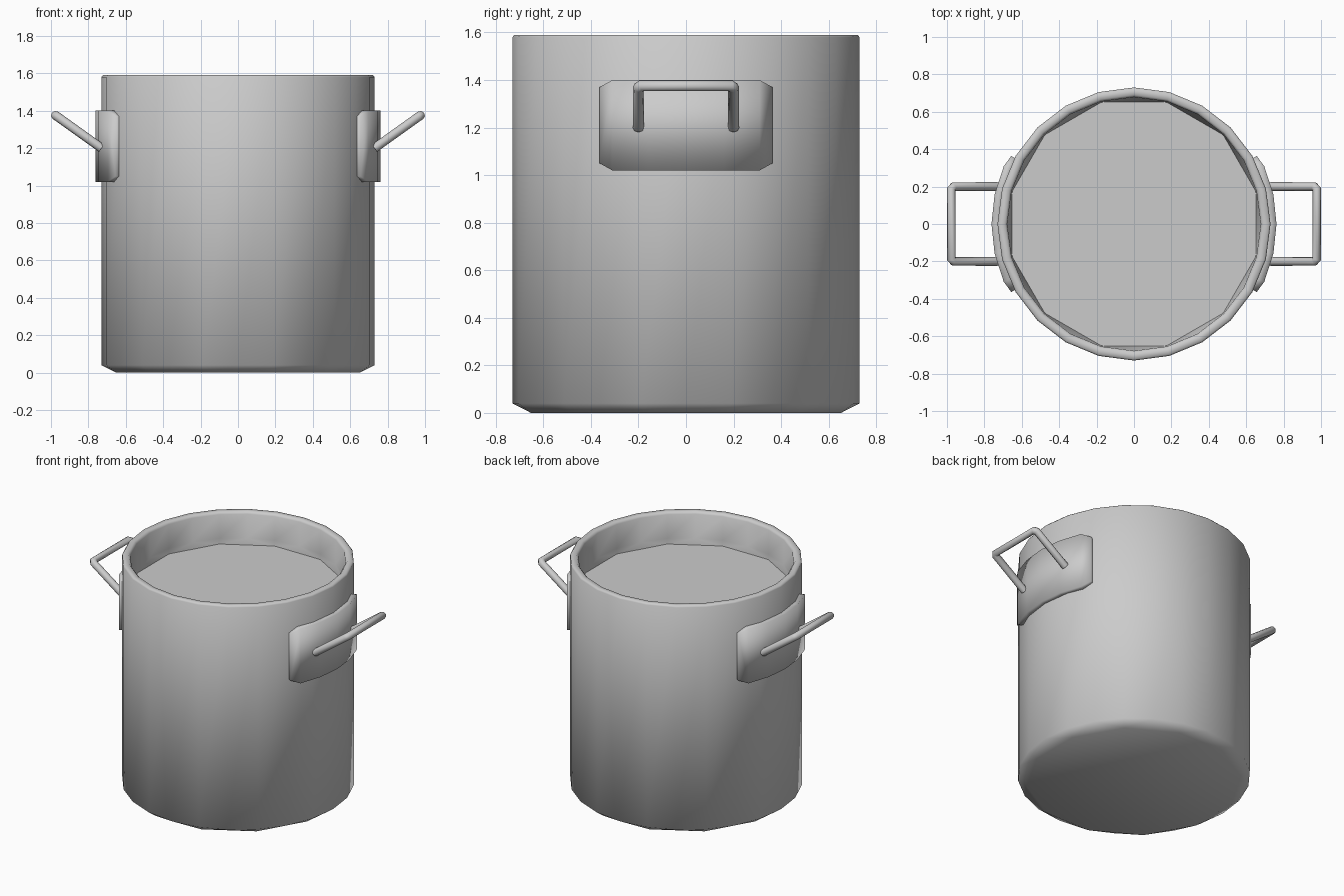
import bpy, bmesh
from math import sin, cos, radians, pi

cube = bpy.data.objects.get("Cube")
if cube:
    bpy.data.objects.remove(cube, do_unlink=True)

steel = bpy.data.materials.new("steel_grey")
steel.use_nodes = True
GREY = (0.6, 0.6, 0.6, 1)
steel.diffuse_color = GREY
steel.node_tree.nodes["Principled BSDF"].inputs["Base Color"].default_value = GREY


def finish(bm, name, smooth=True):
    bmesh.ops.recalc_face_normals(bm, faces=bm.faces)
    for f in bm.faces:
        f.smooth = smooth
    me = bpy.data.meshes.new(name)
    bm.to_mesh(me)
    bm.free()
    me.materials.append(steel)
    ob = bpy.data.objects.new(name, me)
    bpy.context.collection.objects.link(ob)
    return ob


def ring(bm, r, z, n, start=0.0):
    return [bm.verts.new((r * cos(start + 2 * pi * i / n),
                          r * sin(start + 2 * pi * i / n), z)) for i in range(n)]


def bridge(bm, a, b):
    n = len(a)
    for i in range(n):
        j = (i + 1) % n
        bm.faces.new((a[i], a[j], b[j], b[i]))


def taper(bm, wide, narrow):
    """Join a 24-sided ring to a 12-sided one."""
    for k in range(12):
        p, q = narrow[k], narrow[(k + 1) % 12]
        a, b, c = (wide[(2 * k + d) % 24] for d in (1, 2, 3))
        bm.faces.new((p, a, b))
        bm.faces.new((p, b, q))
        bm.faces.new((q, b, c))


# Pot: 24-sided wall with a rounded rim, cut in to a 12-sided base and inner floor
bm = bmesh.new()
profile = [(0.73, 0.04), (0.73, 1.58), (0.722, 1.59), (0.69, 1.59),
           (0.678, 1.575), (0.675, 1.41)]
rings = [ring(bm, r, z, 24) for r, z in profile]
for a, b in zip(rings, rings[1:]):
    bridge(bm, a, b)
base = ring(bm, 0.675, 0, 12, radians(15))
taper(bm, rings[0], base)
bm.faces.new(base)
floor_edge = ring(bm, 0.673, 1.37, 12, radians(15))
taper(bm, rings[-1], floor_edge)
finish(bm, "pot_body")

# Flat inner floor
bm = bmesh.new()
bm.faces.new(ring(bm, 0.675, 1.372, 12, radians(15)))
finish(bm, "inner_floor", False)


def make_plate(name, side):
    """Curved mounting plate with clipped corners."""
    bm = bmesh.new()
    columns = []
    for deg in (-29, -24, -12, 0, 12, 24, 29):
        a = radians(deg)
        clip = 0.03 if abs(deg) == 29 else 0
        outer = 0.75 if abs(deg) == 29 else 0.762
        low, high = 1.02 + clip, 1.40 - clip
        columns.append([bm.verts.new((side * r * cos(a), r * sin(a), z))
                        for r, z in ((0.71, low), (outer, low), (outer, high), (0.71, high))])
    for a, b in zip(columns, columns[1:]):
        bridge(bm, a, b)
    bm.faces.new(columns[0])
    bm.faces.new(columns[-1])
    return finish(bm, name)


def make_handle(name, side):
    """Bent rod handle rising outward from the plate."""
    half = [(0.73, 0.2, 1.2), (0.965, 0.2, 1.368), (0.977, 0.187, 1.376)]
    path = half + [(x, -y, z) for x, y, z in reversed(half)]
    cu = bpy.data.curves.new(name, 'CURVE')
    cu.dimensions = '3D'
    cu.bevel_depth = 0.024
    cu.bevel_resolution = 2
    cu.use_fill_caps = True
    sp = cu.splines.new('POLY')
    sp.points.add(len(path) - 1)
    for p, (x, y, z) in zip(sp.points, path):
        p.co = (side * x, y, z, 1)
    cu.materials.append(steel)
    ob = bpy.data.objects.new(name, cu)
    bpy.context.collection.objects.link(ob)
    bpy.ops.object.select_all(action='DESELECT')
    ob.select_set(True)
    bpy.context.view_layer.objects.active = ob
    bpy.ops.object.convert(target='MESH')
    bpy.ops.object.shade_smooth_by_angle(angle=radians(50))


for label, side in (("left", 1), ("right", -1)):
    make_plate(label + "_handle_plate", side)
    make_handle(label + "_handle", side)
